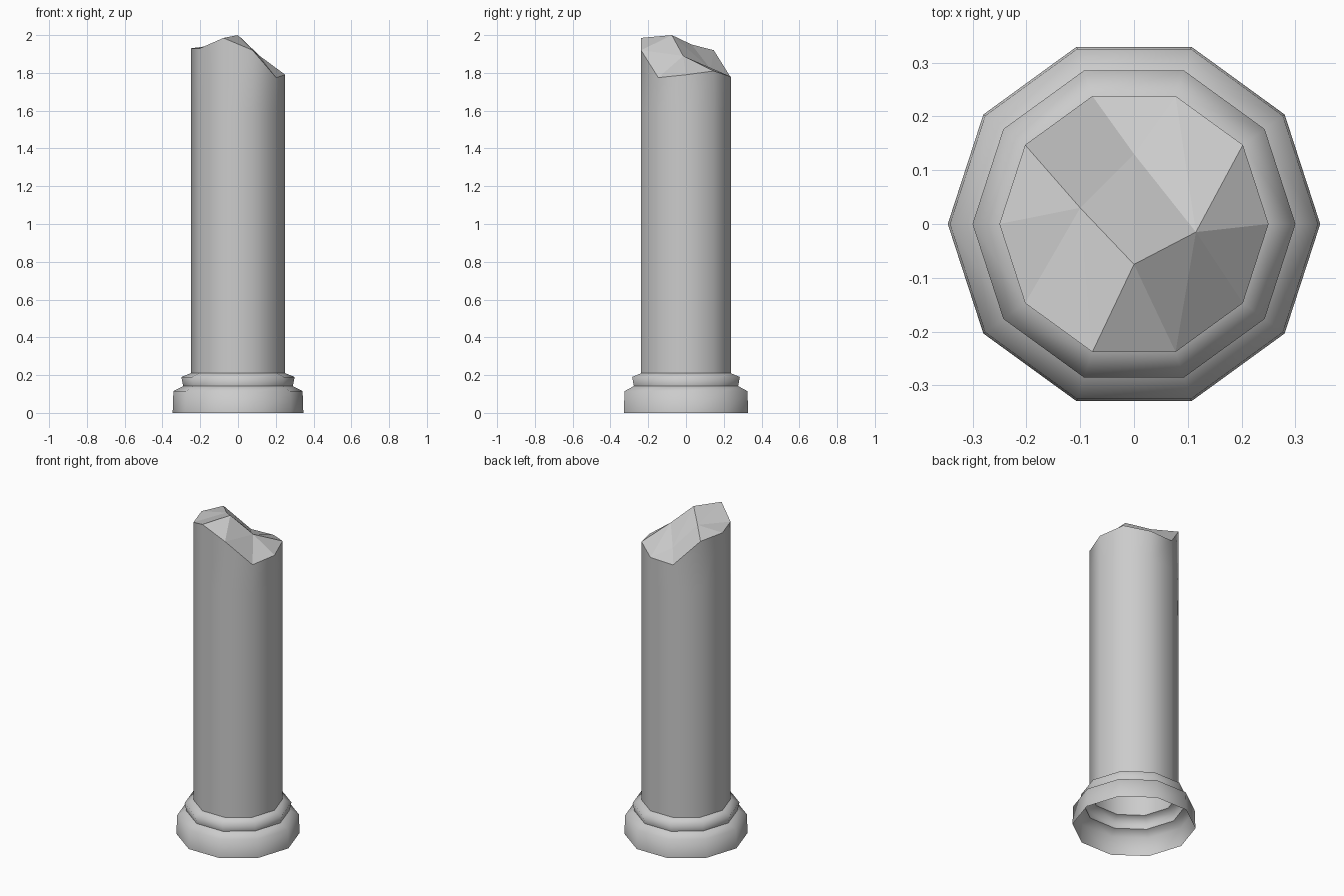
import bpy
import bmesh
from math import cos, sin, tau

SIDES = 10

cube = bpy.data.objects.get("Cube")
if cube:
    bpy.data.objects.remove(cube, do_unlink=True)

stone = bpy.data.materials.new("grey stone")
stone.use_nodes = True
grey = (0.6, 0.6, 0.6, 1)
stone.diffuse_color = grey
stone.node_tree.nodes["Principled BSDF"].inputs["Base Color"].default_value = grey


def ring(bm, radius, heights):
    """One ten-sided loop; heights gives z for each corner."""
    return [bm.verts.new((radius * cos(tau * i / SIDES), radius * sin(tau * i / SIDES), z))
            for i, z in enumerate(heights)]


def bridge(bm, lower, upper):
    for i in range(SIDES):
        j = (i + 1) % SIDES
        bm.faces.new((lower[i], lower[j], upper[j], upper[i])).smooth = True


def finish(bm, name):
    mesh = bpy.data.meshes.new(name)
    bm.to_mesh(mesh)
    bm.free()
    mesh.materials.append(stone)
    obj = bpy.data.objects.new(name, mesh)
    bpy.context.collection.objects.link(obj)
    return obj


def turned(name, profile):
    """Open shell swept around z from (radius, height) points."""
    bm = bmesh.new()
    loops = [ring(bm, r, [z] * SIDES) for r, z in profile]
    for lower, upper in zip(loops, loops[1:]):
        bridge(bm, lower, upper)
    return finish(bm, name)


# Moulded base, open underneath
turned("plinth", [(0.346, 0), (0.342, 0.115), (0.29, 0.142)])
turned("collar", [(0.29, 0.142), (0.3, 0.19), (0.25, 0.21)])

# Shaft, with an uneven upper rim
rim_heights = [1.79, 1.81, 1.78, 1.775, 1.92, 1.93, 1.93, 1.985, 1.92, 1.775]
bm = bmesh.new()
foot = ring(bm, 0.25, [0.21] * SIDES)
neck = ring(bm, 0.25, [1.6] * SIDES)
rim = ring(bm, 0.25, rim_heights)
bridge(bm, foot, neck)
bridge(bm, neck, rim)
finish(bm, "shaft")

# Broken top: flat facets fanned from four inner points to the rim
bm = bmesh.new()
rim = ring(bm, 0.25, rim_heights)
peak = bm.verts.new((0, -0.075, 2.0))
notch = bm.verts.new((0.115, -0.015, 1.89))
hollow = bm.verts.new((0, 0.13, 1.82))
ridge = bm.verts.new((-0.1, 0.03, 1.95))
fans = [(peak, 7, 1), (notch, 8, 4), (hollow, 2, 2), (ridge, 4, 3)]
for centre, start, count in fans:
    for k in range(start, start + count):
        bm.faces.new((centre, rim[k % SIDES], rim[(k + 1) % SIDES]))
for face in ((peak, rim[8], notch), (notch, rim[2], hollow), (hollow, rim[4], ridge),
             (ridge, rim[7], peak), (peak, notch, hollow), (peak, hollow, ridge)):
    bm.faces.new(face)
finish(bm, "broken_top")
